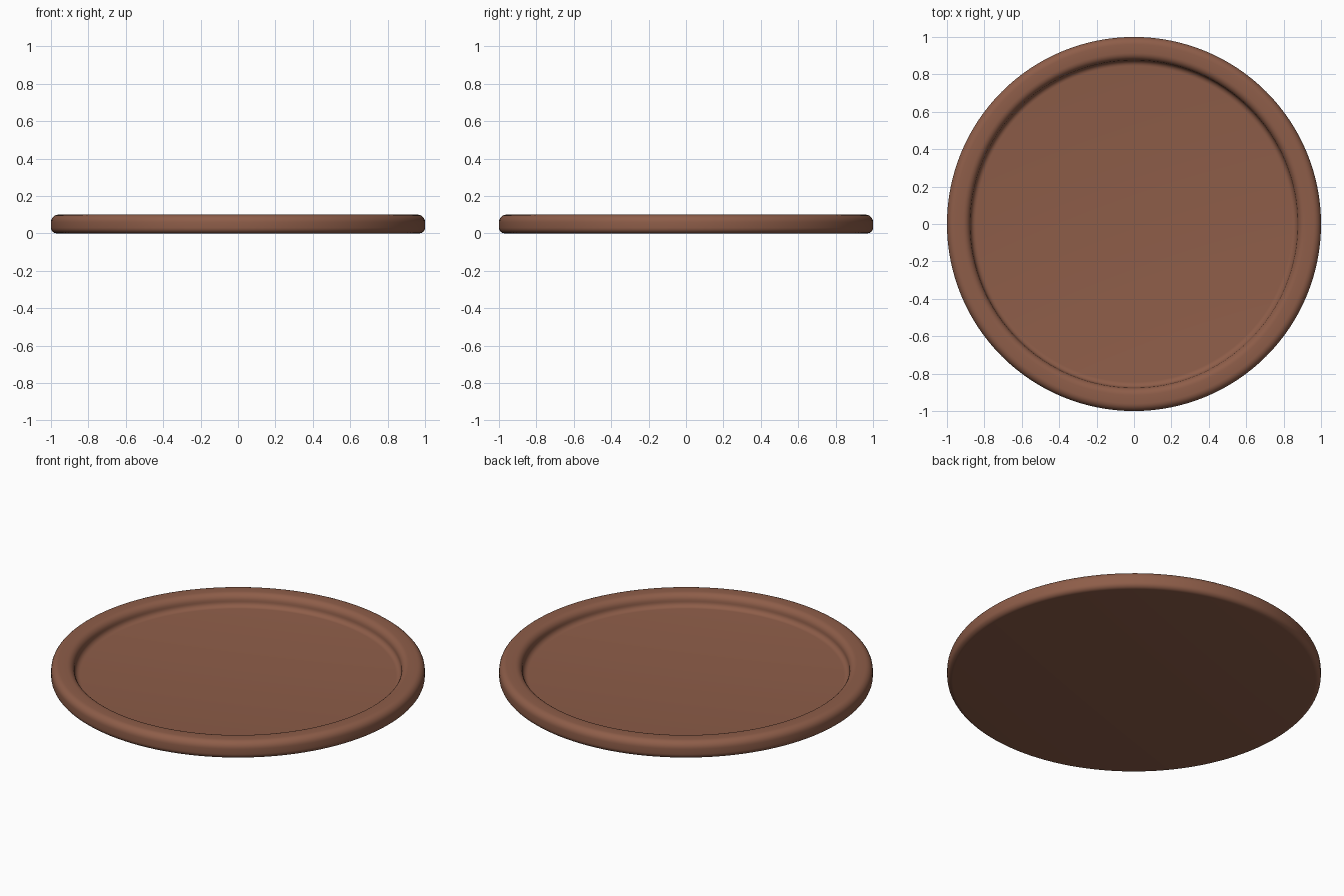
import bpy, bmesh, math

if "Cube" in bpy.data.objects:
    bpy.data.objects.remove(bpy.data.objects["Cube"])

R, H, INNER, FLOOR = 1.0, 0.10, 0.875, 0.03

def arc(cx, cz, r, a0, a1, n=6):
    return [(cx + r * math.cos(math.radians(a0 + (a1 - a0) * i / n)),
             cz + r * math.sin(math.radians(a0 + (a1 - a0) * i / n))) for i in range(n + 1)]

# tray profile: rounded bottom edge, rounded rim, filleted recess
profile = (arc(R - 0.03, 0.03, 0.03, -90, 0)
           + arc(R - 0.04, H - 0.04, 0.04, 0, 90)
           + arc(INNER + 0.04, H - 0.04, 0.04, 90, 180)
           + arc(INNER - 0.03, FLOOR + 0.03, 0.03, 0, -90)[1:])

# lathe the profile and cap the floor and the underside
SEG = 128
bm = bmesh.new()
rings = [[bm.verts.new((r * math.cos(2 * math.pi * k / SEG), r * math.sin(2 * math.pi * k / SEG), z))
          for k in range(SEG)] for r, z in profile]
for a, b in zip(rings, rings[1:]):
    for k in range(SEG):
        j = (k + 1) % SEG
        bm.faces.new((a[k], a[j], b[j], b[k]))
bm.faces.new(rings[0][::-1])
bm.faces.new(rings[-1])
bmesh.ops.recalc_face_normals(bm, faces=bm.faces)
mesh = bpy.data.meshes.new("round_tray")
bm.to_mesh(mesh)
bm.free()

tray = bpy.data.objects.new("round_tray", mesh)
bpy.context.collection.objects.link(tray)

# clay brown
mat = bpy.data.materials.new("clay_brown")
mat.diffuse_color = (0.27, 0.11, 0.066, 1)
mat.use_nodes = True
mat.node_tree.nodes["Principled BSDF"].inputs["Base Color"].default_value = mat.diffuse_color
mesh.materials.append(mat)

bpy.context.view_layer.objects.active = tray
tray.select_set(True)
bpy.ops.object.shade_smooth_by_angle(angle=math.radians(40))
